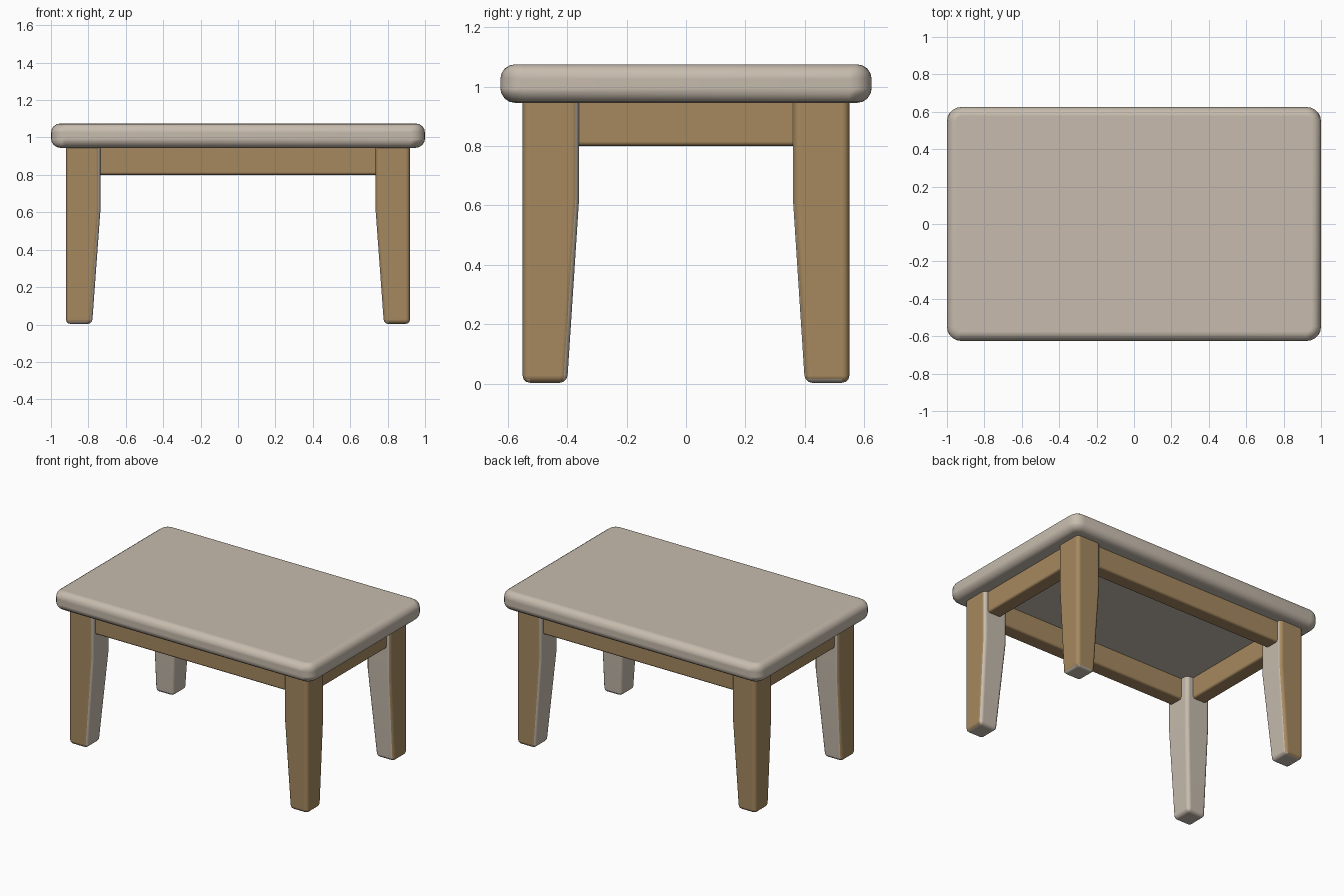
import bpy, bmesh, math

if "Cube" in bpy.data.objects:
    bpy.data.objects.remove(bpy.data.objects["Cube"])

def material(name, rgb):
    m = bpy.data.materials.new(name)
    m.diffuse_color = (*rgb, 1)
    m.use_nodes = True
    m.node_tree.nodes["Principled BSDF"].inputs["Base Color"].default_value = m.diffuse_color
    return m

STONE = material("pale grey", (0.57, 0.50, 0.42))
WOOD = material("tan wood", (0.38, 0.25, 0.115))

def finish(bm, name, mats, bevel, segments=3):
    bmesh.ops.recalc_face_normals(bm, faces=bm.faces)
    me = bpy.data.meshes.new(name)
    bm.to_mesh(me)
    bm.free()
    ob = bpy.data.objects.new(name, me)
    bpy.context.collection.objects.link(ob)
    for m in mats:
        me.materials.append(m)
    mod = ob.modifiers.new("rounded edges", 'BEVEL')
    mod.width = bevel
    mod.segments = segments
    mod.limit_method = 'ANGLE'
    mod.angle_limit = math.radians(35)
    mod.harden_normals = True
    for p in me.polygons:
        p.use_smooth = True
    return ob

def box(x0, x1, y0, y1, z0, z1):
    bm = bmesh.new()
    bmesh.ops.create_cube(bm, size=1)
    for v in bm.verts:
        v.co = ((x0 + x1) / 2 + v.co.x * (x1 - x0),
                (y0 + y1) / 2 + v.co.y * (y1 - y0),
                (z0 + z1) / 2 + v.co.z * (z1 - z0))
    return bm

# Table top: rounded corners in plan, then rounded rims
bm = box(-1, 1, -0.625, 0.625, 0.945, 1.075)
upright = [e for e in bm.edges if abs(e.verts[0].co.z - e.verts[1].co.z) > 0.1]
bmesh.ops.bevel(bm, geom=upright, offset=0.075, segments=5, profile=0.5, affect='EDGES')
finish(bm, "table_top", [STONE], 0.05, 4)

# Legs: straight outside, tapered inside, inner faces pale
def leg(name, sx, sy):
    bm = bmesh.new()
    rings = []
    for z, ix, iy in ((0.003, 0.78, 0.40), (0.62, 0.735, 0.36), (0.97, 0.735, 0.36)):
        pts = ((0.92, 0.55), (ix, 0.55), (ix, iy), (0.92, iy))
        rings.append([bm.verts.new((sx * x, sy * y, z)) for x, y in pts])
    for a, b in zip(rings, rings[1:]):
        for i in range(4):
            j = (i + 1) % 4
            f = bm.faces.new((a[i], a[j], b[j], b[i]))
            f.material_index = 1 if i in (1, 2) else 0
    bm.faces.new(rings[0]).material_index = 1
    bm.faces.new(rings[-1])
    finish(bm, name, [WOOD, STONE], 0.025)

for sx, side in ((-1, "left"), (1, "right")):
    for sy, end in ((-1, "front"), (1, "back")):
        leg(f"{end}_{side}_leg", sx, sy)

# Aprons: rails between the legs, slightly set back
for s, a, b in ((-1, "front", "left"), (1, "back", "right")):
    y0, y1 = sorted((s * 0.415, s * 0.52))
    finish(box(-0.80, 0.80, y0, y1, 0.80, 0.96), a + "_apron", [WOOD], 0.015)
    x0, x1 = sorted((s * 0.785, s * 0.89))
    finish(box(x0, x1, -0.43, 0.43, 0.80, 0.96), b + "_apron", [WOOD], 0.015)
